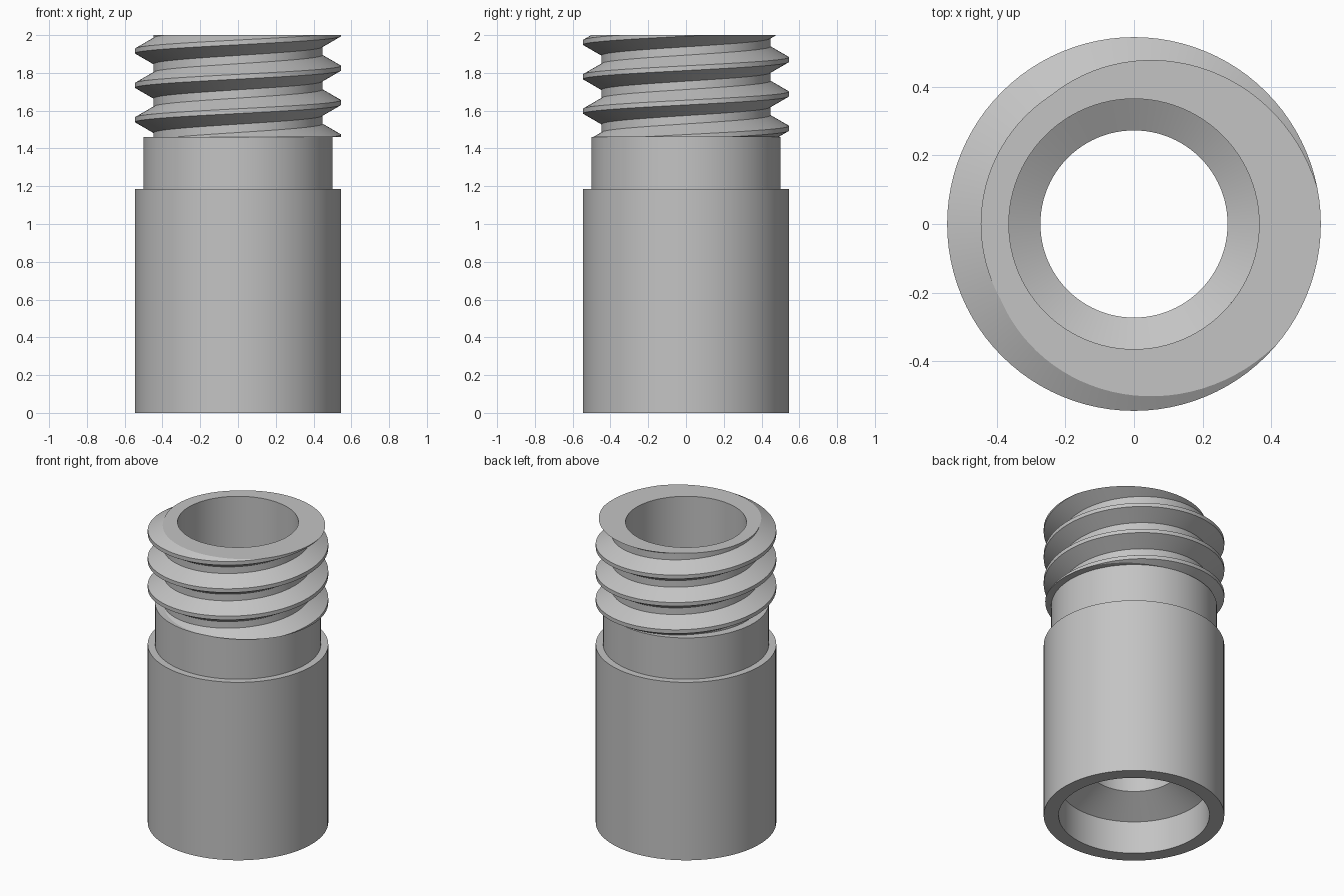
import bpy, bmesh
from math import cos, sin, tau, radians, hypot

cube = bpy.data.objects.get("Cube")
if cube:
    bpy.data.objects.remove(cube, do_unlink=True)

SEG = 96
BODY_R, COLLAR_R, ROOT_R, CREST_R = 0.545, 0.5, 0.447, 0.545
BORE_R, THROAT_R, SOCKET_R = 0.365, 0.273, 0.455
SHOULDER_Z, THREAD_Z, TOP_Z = 1.185, 1.46, 2.0
PITCH, CREST_HALF, ROOT_HALF = 0.182, 0.0126, 0.069

metal = bpy.data.materials.new("plain grey")
metal.use_nodes = True
GREY = (0.55, 0.55, 0.55, 1)
metal.diffuse_color = GREY
metal.node_tree.nodes["Principled BSDF"].inputs["Base Color"].default_value = GREY


def finish(bm, name):
    mesh = bpy.data.meshes.new(name)
    bm.to_mesh(mesh)
    bm.free()
    mesh.materials.append(metal)
    obj = bpy.data.objects.new(name, mesh)
    bpy.context.collection.objects.link(obj)
    bpy.ops.object.select_all(action='DESELECT')
    obj.select_set(True)
    bpy.context.view_layer.objects.active = obj
    bpy.ops.object.shade_smooth_by_angle(angle=radians(25))
    return obj


def lathe(name, profile):
    """Turn an (r, z) profile around z; the outside lies right of its path."""
    bm = bmesh.new()
    rings = [[bm.verts.new((r * cos(tau * i / SEG), r * sin(tau * i / SEG), z))
              for i in range(SEG)] for r, z in profile]
    for a, b in zip(rings, rings[1:]):
        for i in range(SEG):
            j = (i + 1) % SEG
            bm.faces.new((a[i], a[j], b[j], b[i]))
    return finish(bm, name)


# Stepped body: bore down through the throat and socket, then up the outside
lathe("body", [
    (BORE_R, TOP_Z), (BORE_R, SHOULDER_Z), (THROAT_R, SHOULDER_Z - 0.053),
    (THROAT_R, 0.325), (SOCKET_R, 0.218), (SOCKET_R, 0), (BODY_R, 0),
    (BODY_R, SHOULDER_Z), (COLLAR_R, SHOULDER_Z),
    (COLLAR_R, THREAD_Z), (ROOT_R - 0.01, THREAD_Z)])

# Screw thread: a helical strip longer than needed, trimmed flat at both ends
bm = bmesh.new()
section = [(ROOT_R, -ROOT_HALF), (CREST_R, -CREST_HALF),
           (CREST_R, CREST_HALF), (ROOT_R, ROOT_HALF)]
start = TOP_Z + 0.007 - 5 * PITCH
steps = 7 * SEG
rows = []
for s in range(steps + 1):
    a = tau * s / SEG
    rows.append([bm.verts.new((r * cos(a), r * sin(a), start + PITCH * s / SEG + dz))
                 for r, dz in section])
for s in range(steps):
    p, q = rows[s], rows[s + 1]
    for k in range(3):
        bm.faces.new((p[k], q[k], q[k + 1], p[k + 1]))
    if s + 1 + SEG <= steps:
        bm.faces.new((p[3], q[3], rows[s + 1 + SEG][0], rows[s + SEG][0]))
for z, up in ((TOP_Z, 1), (THREAD_Z, -1)):
    bmesh.ops.bisect_plane(bm, geom=bm.verts[:] + bm.edges[:] + bm.faces[:], dist=1e-6,
                           plane_co=(0, 0, z), plane_no=(0, 0, up), clear_outer=True)

# Close the cut ends: inward to the bore at the top, to the collar below
for z, radius in ((TOP_Z, BORE_R), (THREAD_Z, COLLAR_R)):
    rim = [e for e in bm.edges if e.is_boundary
           and all(abs(v.co.z - z) < 1e-4 for v in e.verts)]
    new = bmesh.ops.extrude_edge_only(bm, edges=rim)["geom"]
    for v in new:
        if isinstance(v, bmesh.types.BMVert):
            f = min(1, radius / hypot(v.co.x, v.co.y))
            v.co.x *= f
            v.co.y *= f
bmesh.ops.remove_doubles(bm, verts=bm.verts[:], dist=1e-5)
bmesh.ops.dissolve_degenerate(bm, edges=bm.edges[:], dist=1e-5)
bmesh.ops.recalc_face_normals(bm, faces=bm.faces[:])
if sum(f.normal.z for f in bm.faces if f.calc_center_median().z > TOP_Z - 1e-4) < 0:
    bmesh.ops.reverse_faces(bm, faces=bm.faces[:])
finish(bm, "screw_thread")
